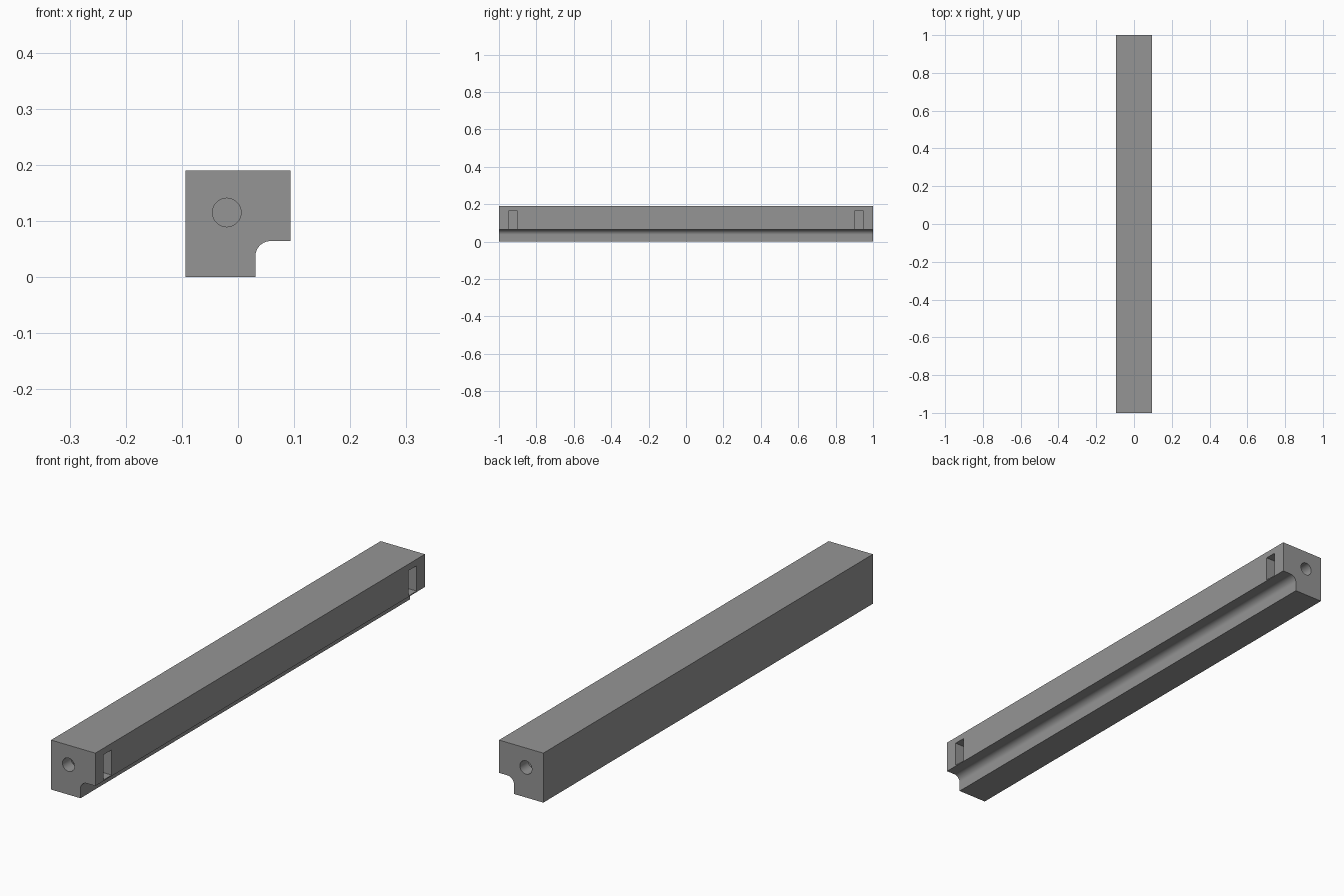
import bpy, bmesh, math
from mathutils import Matrix

if "Cube" in bpy.data.objects:
    bpy.data.objects.remove(bpy.data.objects["Cube"])

HALF_X, HEIGHT = 0.094, 0.19
NOTCH_X, NOTCH_Z, FILLET = 0.031, 0.064, 0.027
HOLE_X, HOLE_Z, HOLE_R, HOLE_DEPTH = -0.02, 0.115, 0.0255, 0.2

grey = bpy.data.materials.new("grey")
grey.diffuse_color = (0.3, 0.3, 0.3, 1)
grey.use_nodes = True
grey.node_tree.nodes["Principled BSDF"].inputs["Base Color"].default_value = grey.diffuse_color


def make_object(name, bm):
    bmesh.ops.recalc_face_normals(bm, faces=bm.faces)
    mesh = bpy.data.meshes.new(name)
    bm.to_mesh(mesh)
    bm.free()
    mesh.materials.append(grey)
    obj = bpy.data.objects.new(name, mesh)
    bpy.context.collection.objects.link(obj)
    return obj


# Bar: square section with a filleted notch in the lower right corner
profile = [(-HALF_X, 0), (NOTCH_X, 0)]
for i in range(17):
    a = math.pi - i * math.pi / 32
    profile.append((NOTCH_X + FILLET + FILLET * math.cos(a),
                    NOTCH_Z - FILLET + FILLET * math.sin(a)))
profile += [(HALF_X, NOTCH_Z), (HALF_X, HEIGHT), (-HALF_X, HEIGHT)]
bm = bmesh.new()
face = bm.faces.new([bm.verts.new((x, -1, z)) for x, z in profile])
ext = bmesh.ops.extrude_face_region(bm, geom=[face])["geom"]
bmesh.ops.translate(bm, vec=(0, 2, 0),
                    verts=[v for v in ext if isinstance(v, bmesh.types.BMVert)])
bar = make_object("notched_bar", bm)


def cut(cutter):
    mod = bar.modifiers.new(cutter.name, 'BOOLEAN')
    mod.operation, mod.solver, mod.object = 'DIFFERENCE', 'EXACT', cutter
    bpy.context.view_layer.objects.active = bar
    bpy.ops.object.modifier_apply(modifier=mod.name)
    bpy.data.objects.remove(cutter)


for side, label in ((-1, "front"), (1, "back")):
    # Bolt hole in the end face
    bm = bmesh.new()
    place = Matrix.Translation((HOLE_X, side, HOLE_Z)) @ Matrix.Rotation(math.pi / 2, 4, 'X')
    bmesh.ops.create_cone(bm, cap_ends=True, segments=48, radius1=HOLE_R, radius2=HOLE_R,
                          depth=HOLE_DEPTH * 2, matrix=place)
    cut(make_object(label + "_bolt_hole", bm))
    # Nut slot opening to the right side
    bm = bmesh.new()
    x0, x1 = -0.067, 0.15
    place = Matrix.Translation(((x0 + x1) / 2, side * 0.925, 0.1165))
    bmesh.ops.create_cube(bm, size=1, matrix=place @ Matrix.Diagonal((x1 - x0, 0.048, 0.097, 1)))
    cut(make_object(label + "_nut_slot", bm))

# Smooth the fillet and holes, keep the edges sharp
bpy.ops.object.select_all(action='DESELECT')
bar.select_set(True)
bpy.context.view_layer.objects.active = bar
bpy.ops.object.shade_smooth_by_angle(angle=math.radians(30))
